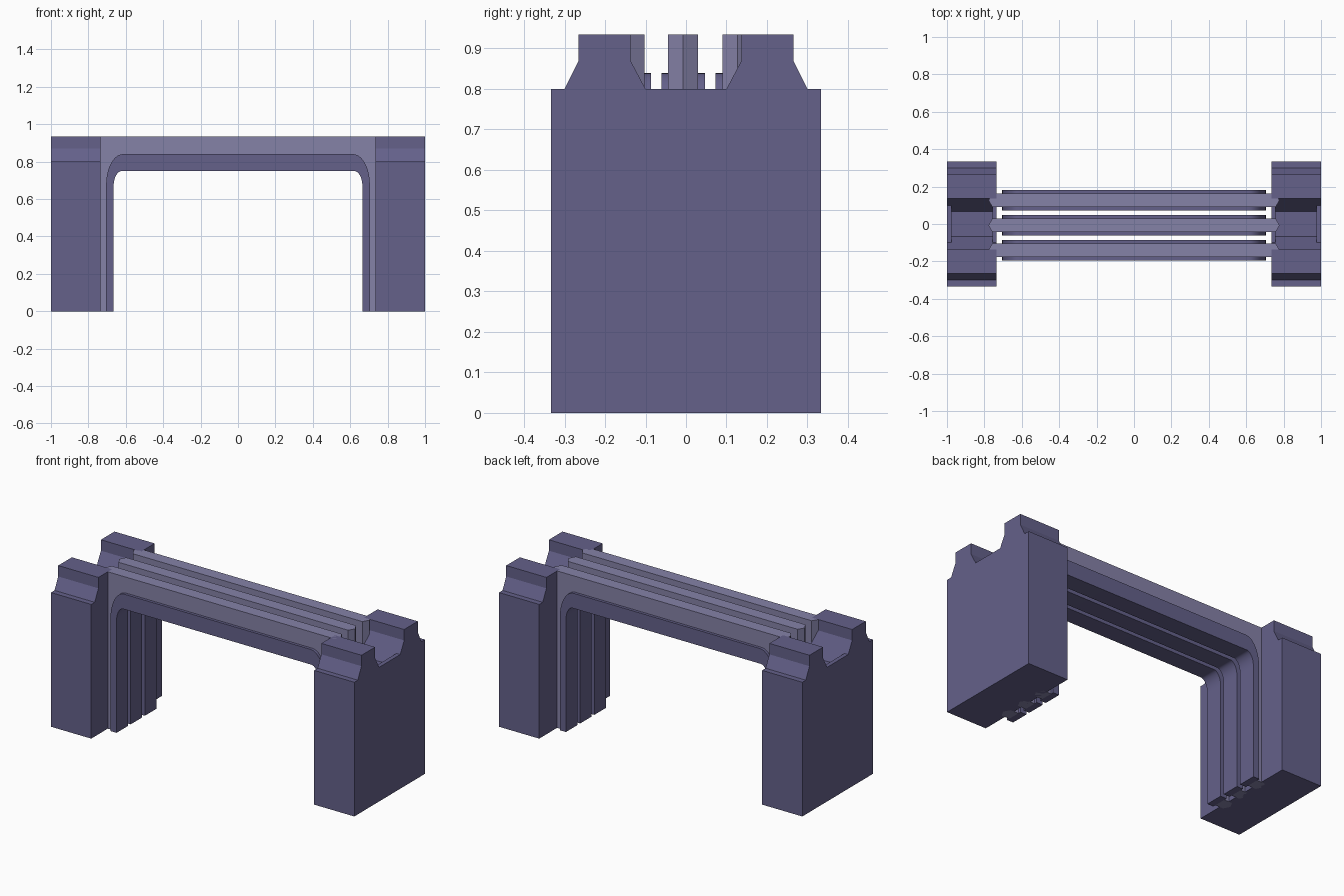
import bpy, bmesh, math

if "Cube" in bpy.data.objects:
    bpy.data.objects.remove(bpy.data.objects["Cube"])


def material(name, rgb):
    m = bpy.data.materials.new(name)
    m.diffuse_color = (*rgb, 1)
    m.use_nodes = True
    m.node_tree.nodes["Principled BSDF"].inputs["Base Color"].default_value = m.diffuse_color
    return m


DARK = material("dark_violet", (0.128, 0.119, 0.255))
LIGHT = material("light_violet", (0.235, 0.223, 0.390))


def loft(name, slices, mat, smooth=False):
    """Join equal-length closed outlines (lists of xyz) into a capped solid."""
    bm = bmesh.new()
    rings = [[bm.verts.new(p) for p in s] for s in slices]
    n = len(rings[0])
    bm.faces.new(rings[0])
    bm.faces.new(rings[-1])
    for a, b in zip(rings, rings[1:]):
        for i in range(n):
            j = (i + 1) % n
            bm.faces.new((a[i], a[j], b[j], b[i]))
    bmesh.ops.recalc_face_normals(bm, faces=bm.faces)
    me = bpy.data.meshes.new(name)
    bm.to_mesh(me)
    bm.free()
    me.materials.append(mat)
    if smooth:
        me.shade_smooth()
        me.set_sharp_from_angle(angle=math.radians(30))
    ob = bpy.data.objects.new(name, me)
    bpy.context.collection.objects.link(ob)
    return ob


def along_x(name, outline, x0, x1):
    loft(name, [[(x, y, z) for y, z in outline] for x in (x0, x1)], DARK)


# pillar outline in y, z: half of it, then mirrored
half = [(0.333, 0), (0.333, 0.80), (0.30, 0.80), (0.265, 0.87), (0.265, 0.935),
        (0.137, 0.935), (0.137, 0.87), (0.10, 0.80), (0.068, 0.74)]
pillar = half + [(-y, z) for y, z in reversed(half)]
lip = [(0.10, 0.80), (0.068, 0.74), (-0.068, 0.74), (-0.10, 0.80)]

for side, s in (("left", -1), ("right", 1)):
    along_x(side + "_pillar", pillar, s * 0.735, s * 1.0)
    # low lips closing both ends of the top groove
    along_x(side + "_inner_lip", lip, s * 0.735, s * 0.757)
    along_x(side + "_outer_lip", lip, s * 0.975, s * 1.0)


def arc_path(x, z, rx, rz, steps=10):
    """Open path from the left foot over the rounded corners to the right foot."""
    right = [(x, 0)]
    for i in range(steps + 1):
        a = math.pi / 2 * i / steps
        right.append((x - rx + rx * math.cos(a), z - rz + rz * math.sin(a)))
    return [(-px, pz) for px, pz in right] + right[::-1]


outer_curve = arc_path(0.705, 0.84, 0.09, 0.165)
inner_curve = arc_path(0.665, 0.75, 0.045, 0.08)


def web(outer_x):
    return outer_curve + [(outer_x, 0), (outer_x, 0.935), (-outer_x, 0.935), (-outer_x, 0)]


# three portal ribs: a light web with pointed ends and a wider dark flange inside
for name, c in (("front", -0.140), ("middle", -0.007), ("back", 0.127)):
    loft(name + "_rib_web",
         [[(x, c + d, z) for x, z in web(ox)]
          for d, ox in ((-0.037, 0.757), (0, 0.778), (0.037, 0.757))], LIGHT, True)
    flange = outer_curve + inner_curve[::-1]
    loft(name + "_rib_flange",
         [[(x, c + d, z) for x, z in flange] for d in (-0.054, 0.054)], DARK, True)
